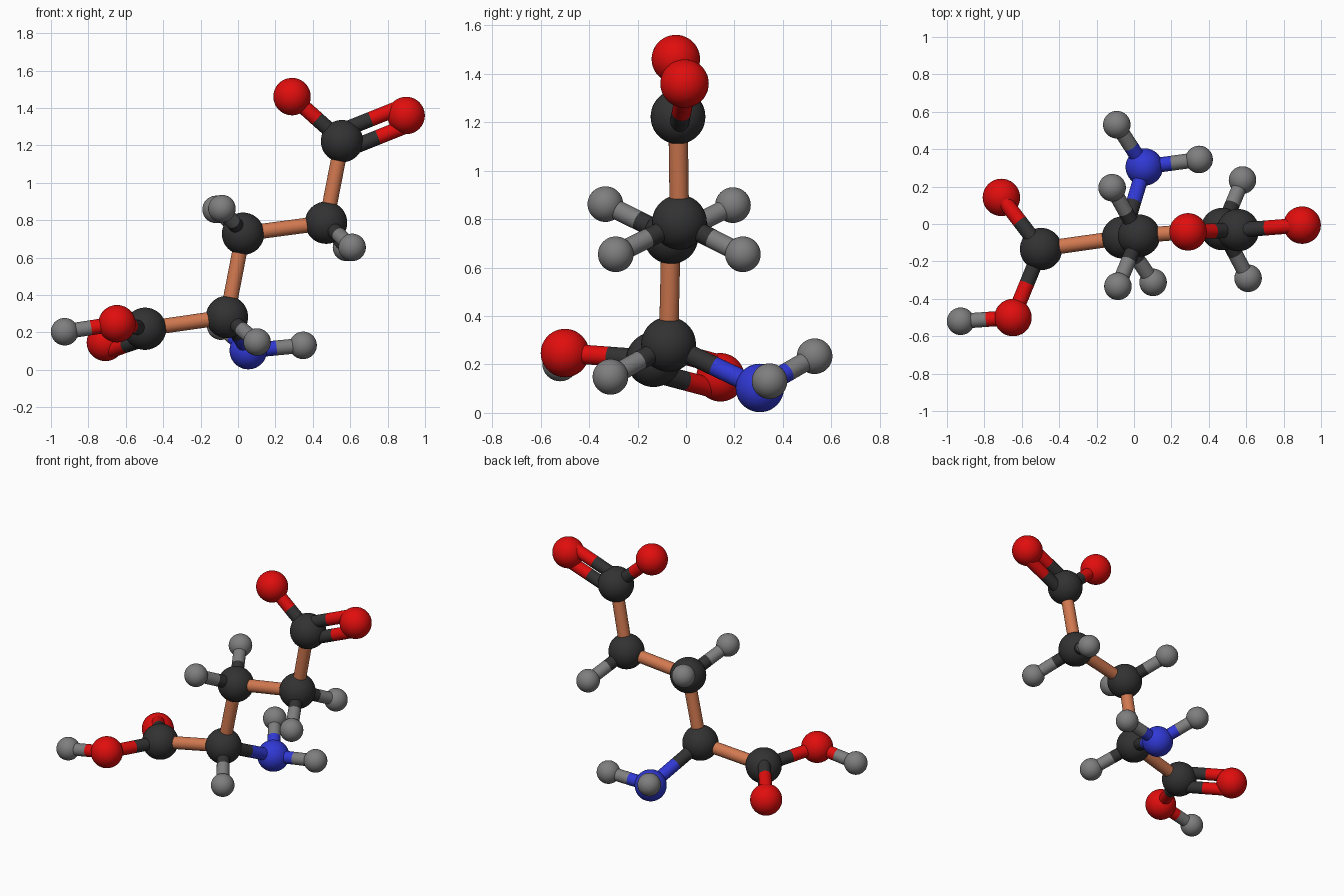
import bpy
from mathutils import Vector

if "Cube" in bpy.data.objects:
    bpy.data.objects.remove(bpy.data.objects["Cube"])


def material(name, rgb):
    m = bpy.data.materials.new(name)
    m.diffuse_color = (*rgb, 1)
    m.use_nodes = True
    m.node_tree.nodes["Principled BSDF"].inputs["Base Color"].default_value = m.diffuse_color
    return m


# element: name, colour, ball radius
ELEMENTS = {
    "C": ("carbon", material("charcoal", (0.032, 0.032, 0.032)), 0.113),
    "O": ("oxygen", material("red", (0.75, 0.004, 0.004)), 0.1),
    "N": ("nitrogen", material("blue", (0.03, 0.04, 0.66)), 0.1),
    "H": ("hydrogen", material("grey", (0.21, 0.21, 0.21)), 0.0735),
}
COPPER = material("copper", (0.64, 0.19, 0.08))
STICK = 0.04     # bond radius
SPREAD = 0.052   # half the spacing of a double bond

# atom positions
ATOMS = {
    "C1": (-0.497, -0.134, 0.22),
    "C2": (-0.059, -0.072, 0.283),
    "C3": (0.027, -0.062, 0.728),
    "C4": (0.471, -0.027, 0.787),
    "C5": (0.556, -0.033, 1.223),
    "O1": (-0.709, 0.142, 0.147),
    "O2": (-0.647, -0.5, 0.247),
    "O3": (0.289, -0.042, 1.461),
    "O4": (0.899, -0.006, 1.36),
    "N1": (0.055, 0.305, 0.103),
    "H1": (-0.927, -0.52, 0.204),
    "H2": (0.102, -0.312, 0.149),
    "H3": (0.348, 0.345, 0.131),
    "H4": (-0.092, 0.531, 0.234),
    "H5": (-0.086, -0.333, 0.862),
    "H6": (-0.117, 0.194, 0.858),
    "H7": (0.61, -0.29, 0.655),
    "H8": (0.58, 0.235, 0.655),
}
SINGLE = ("C1-C2 C2-C3 C3-C4 C4-C5 C1-O2 C5-O3 O2-H1 C2-N1 C2-H2 "
          "N1-H3 N1-H4 C3-H5 C3-H6 C4-H7 C4-H8").split()
DOUBLE = "C1-O1 C5-O4".split()


def finish(name, mat):
    ob = bpy.context.object
    ob.name = name
    ob.data.materials.append(mat)
    bpy.ops.object.shade_smooth_by_angle()
    return ob


def stick(name, a, b, mat):
    d = b - a
    bpy.ops.mesh.primitive_cylinder_add(
        vertices=32, radius=STICK, depth=d.length, location=(a + b) / 2,
        rotation=d.to_track_quat('Z', 'Y').to_euler())
    finish(name, mat)


def bond(key, shift=0.0):
    p, q = key.split("-")
    a, b = Vector(ATOMS[p]), Vector(ATOMS[q])
    d = (b - a).normalized()
    up = Vector((0, 0, 1))
    off = (up - d * up.dot(d)).normalized() * shift
    a, b = a + off, b + off
    if p[0] == q[0] == "C":
        stick("chain_bond", a, b, COPPER)
    else:  # each half takes the colour of its atom
        mid = (a + b) / 2
        for end, k in ((a, p[0]), (b, q[0])):
            stick(ELEMENTS[k][0] + "_half_bond", end, mid, ELEMENTS[k][1])


# balls
for key, pos in ATOMS.items():
    label, mat, r = ELEMENTS[key[0]]
    bpy.ops.mesh.primitive_uv_sphere_add(segments=48, ring_count=24, radius=r, location=pos)
    finish(label + "_ball", mat)

# bonds
for key in SINGLE:
    bond(key)
for key in DOUBLE:
    bond(key, SPREAD)
    bond(key, -SPREAD)
